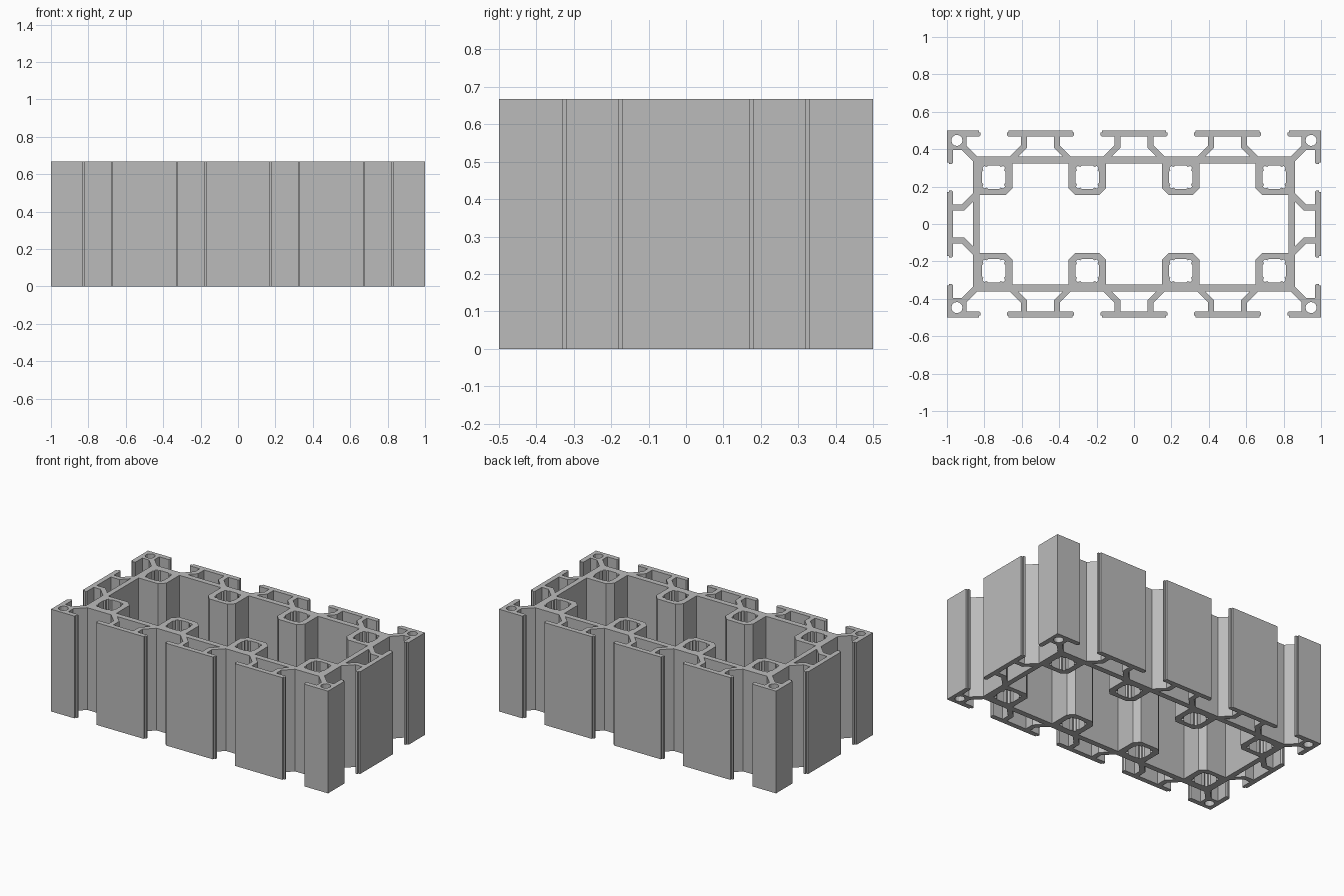
import bpy
import bmesh
from math import cos, sin, pi
from mathutils import Matrix, Vector

cube = bpy.data.objects.get("Cube")
if cube:
    bpy.data.objects.remove(cube, do_unlink=True)

HALF_X, HALF_Y, HEIGHT = 1.0, 0.5, 0.667

metal = bpy.data.materials.new("aluminium_grey")
metal.use_nodes = True
grey = (0.5, 0.5, 0.5, 1)
metal.diffuse_color = grey
metal.node_tree.nodes["Principled BSDF"].inputs["Base Color"].default_value = grey


def mirrored(half):
    """Complete a symmetric run of points from its first half."""
    return half + [(-u, v) for u, v in reversed(half)]


# Shapes on one face: u runs along the face, v is the depth below it
slot = mirrored([(-.08, 0), (-.08, .012), (-.07, .012), (-.07, .025), (-.077, .032),
                 (-.146, .032), (-.146, .08), (-.086, .14)])
rib_cavity = mirrored([(-.072, .032), (-.072, .093), (-.119, .14)])

# Each face: quarter turn, distance from the centre, slot centres, rib centres
long_face = (HALF_Y, (-.75, -.25, .25, .75), (-.5, 0, .5))
short_face = (HALF_X, (-.25, .25), (0,))

outline, loops = [], []
for turn in range(4):
    reach, slots, ribs = (long_face, short_face)[turn % 2]
    rot = Matrix.Rotation(turn * pi / 2, 2)

    def place(shape, centre):
        return [rot @ Vector((centre + u, v - reach)) for u, v in shape]

    width = HALF_Y if turn % 2 else HALF_X
    outline += place([(-width, 0)], 0)
    for centre in slots:
        outline += place(slot, centre)
    loops += [place(rib_cavity, centre) for centre in ribs]
loops.append(outline)

# Large inner chamber with chamfered bosses standing in from the long walls
quarter = [(.15, .324), (.15, .19), (.185, .155), (.315, .155), (.35, .19), (.35, .324),
           (.65, .324), (.65, .19), (.685, .155), (.826, .155)]
chamber = []
for sx, sy in ((1, 1), (1, -1), (-1, -1), (-1, 1)):
    points = quarter if sx == sy else quarter[::-1]
    chamber += [(sx * x, sy * y) for x, y in points]
loops.append(chamber)

# Screw channels in the bosses
channel_side = [(.055, -.036), (.064, -.028), (.064, .028), (.055, .036),
                (.06, .05), (.05, .06)]
channel = [Matrix.Rotation(k * pi / 2, 2) @ Vector(p) for k in range(4) for p in channel_side]
for x in (-.75, -.25, .25, .75):
    for y in (-.25, .25):
        loops.append([p + Vector((x, y)) for p in channel])

# Small round bores in the four outer corners
for sx in (-1, 1):
    for sy in (-1, 1):
        loops.append([(sx * .947 + .03 * cos(k * pi / 6), sy * .447 + .03 * sin(k * pi / 6))
                      for k in range(12)])

# Filled section, extruded to full height
curve = bpy.data.curves.new("slotted_profile", 'CURVE')
curve.dimensions = '2D'
curve.fill_mode = 'BOTH'
curve.extrude = HEIGHT / 2
for loop in loops:
    spline = curve.splines.new('POLY')
    spline.points.add(len(loop) - 1)
    for point, (x, y) in zip(spline.points, loop):
        point.co = (x, y, 0, 1)
    spline.use_cyclic_u = True
section = bpy.data.objects.new("section", curve)
bpy.context.collection.objects.link(section)
bpy.context.view_layer.update()
depsgraph = bpy.context.evaluated_depsgraph_get()
mesh = bpy.data.meshes.new_from_object(section.evaluated_get(depsgraph))
bpy.data.objects.remove(section, do_unlink=True)

# Weld caps to walls and stand the bar on the ground
bm = bmesh.new()
bm.from_mesh(mesh)
bmesh.ops.remove_doubles(bm, verts=bm.verts, dist=.0005)
bmesh.ops.translate(bm, verts=bm.verts, vec=(0, 0, HEIGHT / 2))
bmesh.ops.recalc_face_normals(bm, faces=bm.faces)
for face in bm.faces:
    face.smooth = False
bm.to_mesh(mesh)
bm.free()
mesh.materials.clear()
mesh.materials.append(metal)
profile = bpy.data.objects.new("slotted_profile", mesh)
bpy.context.collection.objects.link(profile)
